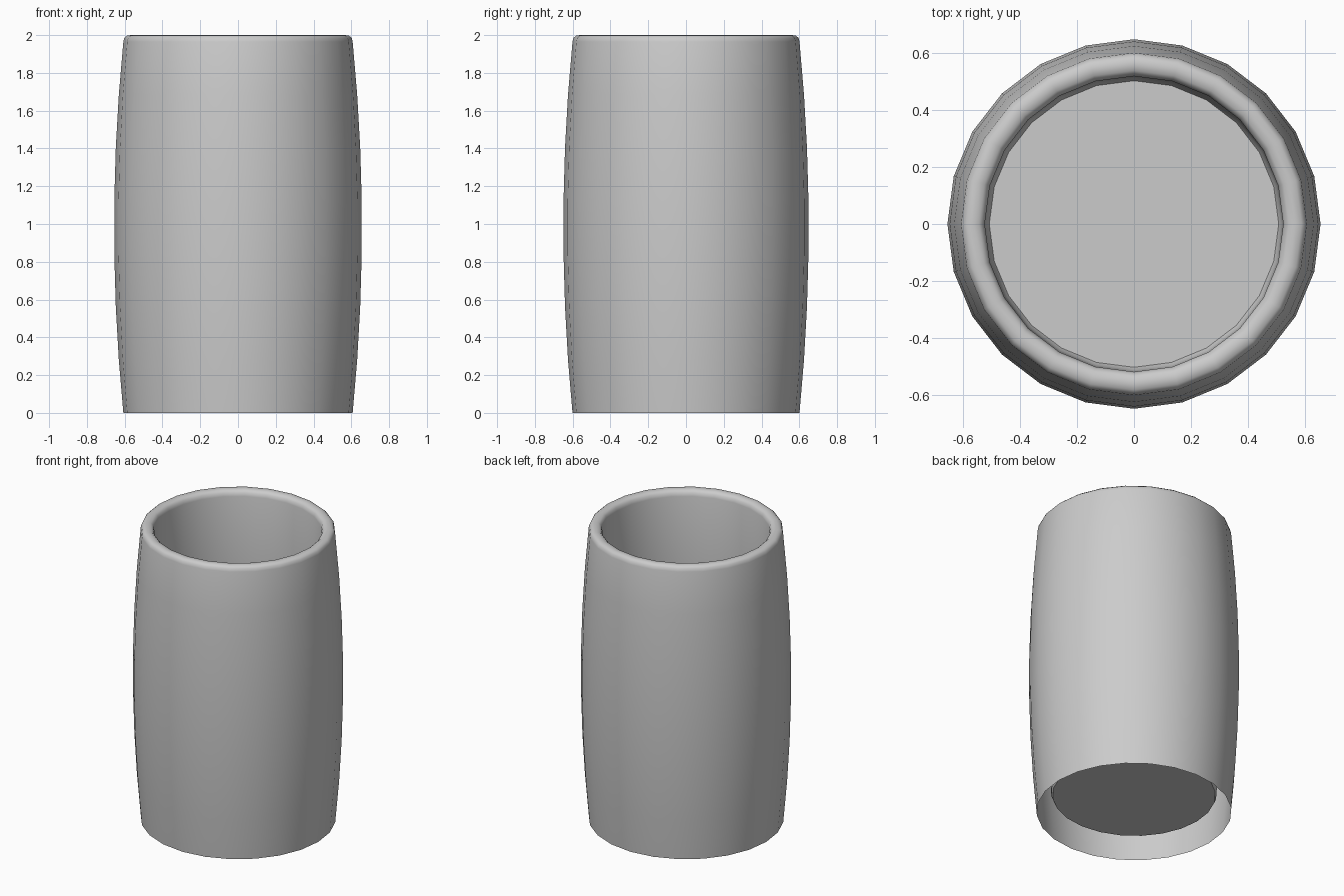
import bpy, bmesh, math

if "Cube" in bpy.data.objects:
    bpy.data.objects.remove(bpy.data.objects["Cube"])

SIDES = 24
Y_SCALE = 0.99

# Outer barrel wall, open at the bottom
profile = []
for i in range(8):
    t = i / 7
    profile.append((0.607 + 0.049 * (1 - (2 * t - 1) ** 2), 1.965 * t))
# Rounded rim
profile += [(0.602, 1.985), (0.588, 1.997), (0.566, 2.0), (0.544, 1.996), (0.530, 1.983), (0.524, 1.96)]
# Inner wall down to the raised floor
profile += [(0.524, 1.5), (0.524, 1.0), (0.522, 0.5), (0.518, 0.14), (0.508, 0.118)]

bm = bmesh.new()
rings = []
for r, z in profile:
    rings.append([bm.verts.new((r * math.cos(2 * math.pi * k / SIDES),
                                r * Y_SCALE * math.sin(2 * math.pi * k / SIDES), z))
                  for k in range(SIDES)])
for a, b in zip(rings, rings[1:]):
    for k in range(SIDES):
        n = (k + 1) % SIDES
        bm.faces.new((a[k], a[n], b[n], b[k]))
# Cup floor
bm.faces.new(rings[-1])

mesh = bpy.data.meshes.new("barrel_cup")
bm.to_mesh(mesh)
bm.free()
cup = bpy.data.objects.new("barrel_cup", mesh)
bpy.context.collection.objects.link(cup)
bpy.context.view_layer.objects.active = cup
cup.select_set(True)
bpy.ops.object.shade_smooth_by_angle(angle=math.radians(40))
